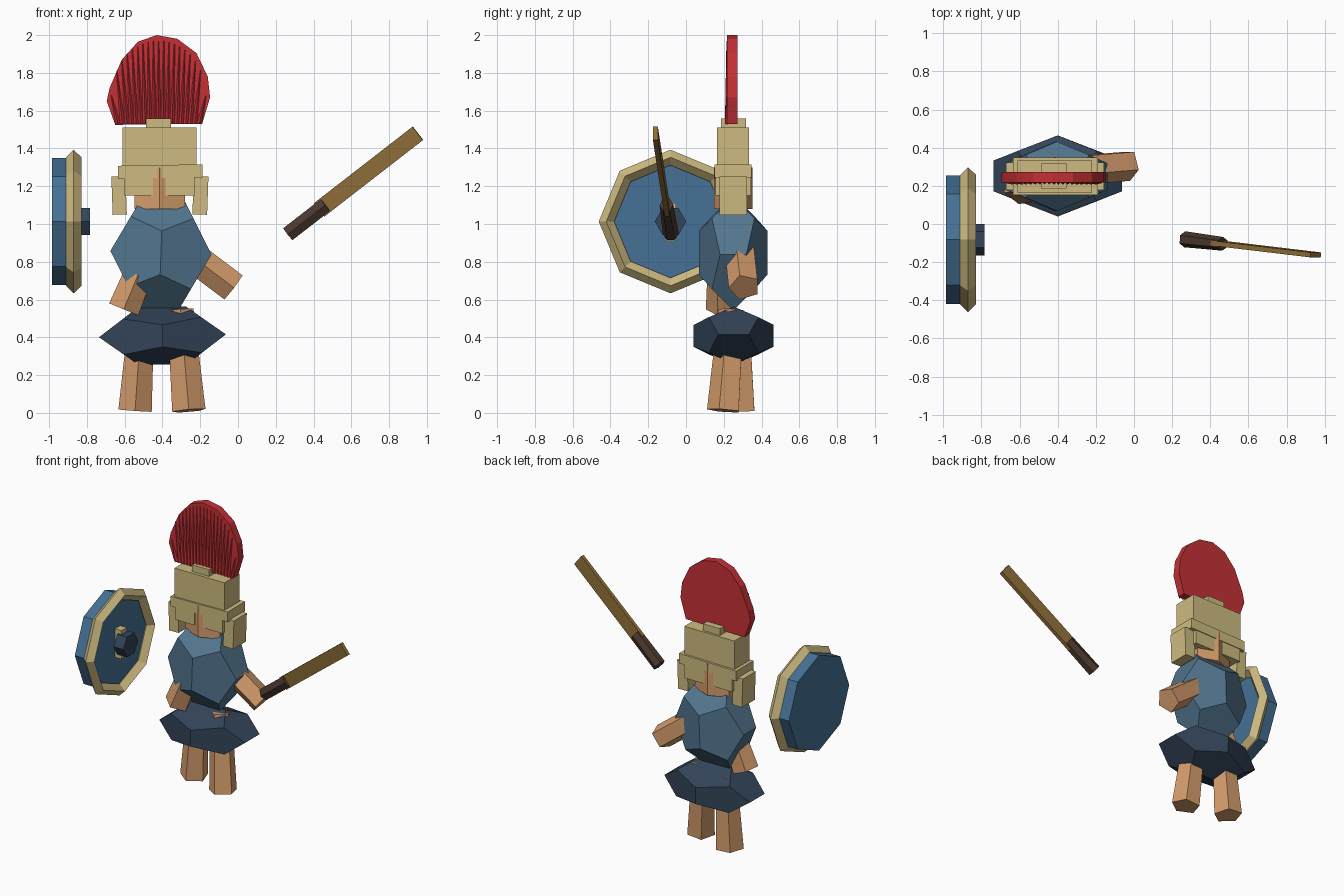
import bpy, bmesh, math
from mathutils import Vector, Matrix

if "Cube" in bpy.data.objects:
    bpy.data.objects.remove(bpy.data.objects["Cube"])


def mat(name, r, g, b):
    m = bpy.data.materials.new(name)
    m.diffuse_color = (r, g, b, 1)
    m.use_nodes = True
    m.node_tree.nodes["Principled BSDF"].inputs["Base Color"].default_value = m.diffuse_color
    return m


GOLD = mat("pale_gold", .62, .50, .22)
BLUE = mat("blue", .085, .18, .275)
SHIELD = mat("shield_blue", .06, .165, .30)
NAVY = mat("navy", .033, .058, .10)
SKIN = mat("skin", .66, .335, .15)
RED = mat("red", .56, .03, .037)
BRONZE = mat("bronze", .28, .16, .04)
BROWN = mat("brown", .07, .04, .027)


def finish(name, bm, m):
    bmesh.ops.recalc_face_normals(bm, faces=bm.faces)
    me = bpy.data.meshes.new(name)
    bm.to_mesh(me)
    bm.free()
    me.materials.append(m)
    ob = bpy.data.objects.new(name, me)
    bpy.context.collection.objects.link(ob)
    return ob


def dodeca(name, centre, half, m, tilt=0):
    """Dodecahedron stretched to the given half sizes."""
    p = (1 + 5 ** .5) / 2
    a, b = 1 / p, 1 / p ** 2
    pts = [(x * a, y * a, z * a) for x in (-1, 1) for y in (-1, 1) for z in (-1, 1)]
    for s in (-1, 1):
        for t in (-1, 1):
            pts += [(0, s, t * b), (s, t * b, 0), (t * b, 0, s)]
    bm = bmesh.new()
    for q in pts:
        bm.verts.new(q)
    bmesh.ops.convex_hull(bm, input=bm.verts)
    bmesh.ops.dissolve_limit(bm, angle_limit=.02, verts=bm.verts, edges=bm.edges)
    bmesh.ops.transform(bm, verts=bm.verts, matrix=Matrix.Translation(centre)
                        @ Matrix.Rotation(math.radians(tilt), 4, 'Y') @ Matrix.Diagonal((*half, 1)))
    return finish(name, bm, m)


def box(name, lo, hi, m, tilt=0):
    lo, hi = Vector(lo), Vector(hi)
    bm = bmesh.new()
    bmesh.ops.create_cube(bm, size=1)
    bmesh.ops.transform(bm, verts=bm.verts, matrix=Matrix.Translation((lo + hi) / 2)
                        @ Matrix.Rotation(math.radians(tilt), 4, 'Y')
                        @ Matrix.Diagonal((*(hi - lo), 1)))
    return finish(name, bm, m)


def prism(name, a, b, ra, rb, m, n=6, phase=0):
    """n-sided tapered bar from a to b; ra, rb = (across, along y) radii."""
    a, b = Vector(a), Vector(b)
    w = (b - a).normalized()
    v = Vector((0, 1, 0))
    v = (v - w * v.dot(w)).normalized()
    u = v.cross(w)
    bm = bmesh.new()
    rings = []
    for c, r in ((a, ra), (b, rb)):
        rings.append([bm.verts.new(c + u * r[0] * math.sin(t) + v * r[1] * math.cos(t))
                      for t in (2 * math.pi * i / n + phase for i in range(n))])
    bm.faces.new(rings[0])
    bm.faces.new(rings[1])
    for i in range(n):
        j = (i + 1) % n
        bm.faces.new((rings[0][i], rings[0][j], rings[1][j], rings[1][i]))
    return finish(name, bm, m)


def limb(name, a, b, ra, rb):
    """Five-sided limb with one corner facing the front."""
    return prism(name, a, b, (ra, ra), (rb, rb), SKIN, 5, math.pi)


def slab(name, outline, y0, y1, m):
    bm = bmesh.new()
    f = bm.faces.new([bm.verts.new((x, y0, z)) for x, z in outline])
    ext = bmesh.ops.extrude_face_region(bm, geom=[f], use_keep_orig=True)
    vs = [e for e in ext['geom'] if isinstance(e, bmesh.types.BMVert)]
    bmesh.ops.translate(bm, verts=vs, vec=(0, y1 - y0, 0))
    return finish(name, bm, m)


# Body
dodeca("torso", (-.408, .25, .848), (.268, .182, .303), BLUE, 2)
dodeca("skirt", (-.40, .252, .408), (.336, .212, .152), NAVY, -1.3)
prism("head", (-.415, .25, 1.08), (-.415, .25, 1.3), (.155, .102), (.155, .102), SKIN)
limb("right_leg", (-.545, .287, .012), (-.51, .277, .52), .093, .07)
limb("left_leg", (-.26, .204, .012), (-.305, .245, .545), .093, .073)
limb("left_arm", (-.27, .29, .85), (-.025, .31, .665), .084, .084)
limb("right_arm", (-.53, .193, .73), (-.605, .193, .548), .08, .088)

# Helmet
box("helmet_top", (-.612, .163, 1.25), (-.22, .333, 1.51), GOLD)
box("crest_base", (-.488, .185, 1.48), (-.355, .317, 1.558), GOLD)
box("helmet_band", (-.635, .152, 1.242), (-.188, .348, 1.312), GOLD, -1)
for side, x0, x1, b0, b1 in (("right", -.667, -.592, -.6, -.45), ("left", -.238, -.16, -.385, -.23)):
    tilt = -2 if side == "right" else 2
    box(side + "_cheek_guard", (x0, .178, 1.05), (x1, .322, 1.253), GOLD, tilt)
    box(side + "_brow_guard", (b0, .157, 1.15), (b1, .343, 1.25), GOLD)

# Crest: flat fan with tapering strands on its front
fan = [(-.65, 1.525), (-.695, 1.65), (-.68, 1.72), (-.615, 1.87), (-.53, 1.965), (-.43, 2.0),
       (-.32, 1.98), (-.22, 1.905), (-.16, 1.78), (-.148, 1.67), (-.19, 1.53)]
slab("crest", fan, .218, .273, RED)
N = 19
for i in range(N):
    t = 2 * i / (N - 1) - 1
    prism("crest_strand", (-.42 + .215 * t, .218, 1.53),
          (-.42 + .25 * t, .217, 1.68 + .29 * math.sqrt(max(0, 1 - t * t))),
          (.013, .012), (.002, .003), RED, 4)

# Shield: octagonal disc, diamond-section rim, grip and boss
SY, SZ = -.082, 1.013
prism("shield_disc", (-.985, SY, SZ), (-.885, SY, SZ), (.337, .337), (.337, .337), SHIELD, 8)
bm = bmesh.new()
rings = []
for i in range(8):
    t = math.pi * i / 4
    rings.append([bm.verts.new((-.87 + dx, SY + r * math.cos(t), SZ + r * math.sin(t)))
                  for dx, r in ((0, .38), (.041, .34), (0, .298), (-.041, .34))])
for i in range(8):
    p, q = rings[i], rings[(i + 1) % 8]
    for k in range(4):
        j = (k + 1) % 4
        bm.faces.new((p[k], p[j], q[j], q[k]))
finish("shield_rim", bm, GOLD)
box("shield_grip", (-.89, SY - .03, .91), (-.835, SY + .03, 1.112), GOLD)
prism("shield_boss", (-.86, SY, SZ), (-.783, SY, SZ), (.083, .083), (.083, .083), NAVY)

# Sword
A, B = Vector((.265, -.08, .947)), Vector((.952, -.162, 1.48))
prism("sword_handle", A, A.lerp(B, .29), (.046, .042), (.046, .036), BROWN)
q = math.sqrt(2)
prism("sword_blade", A.lerp(B, .24), B, (.045 * q, .013 * q), (.045 * q, .013 * q), BRONZE, 4, math.pi / 4)
